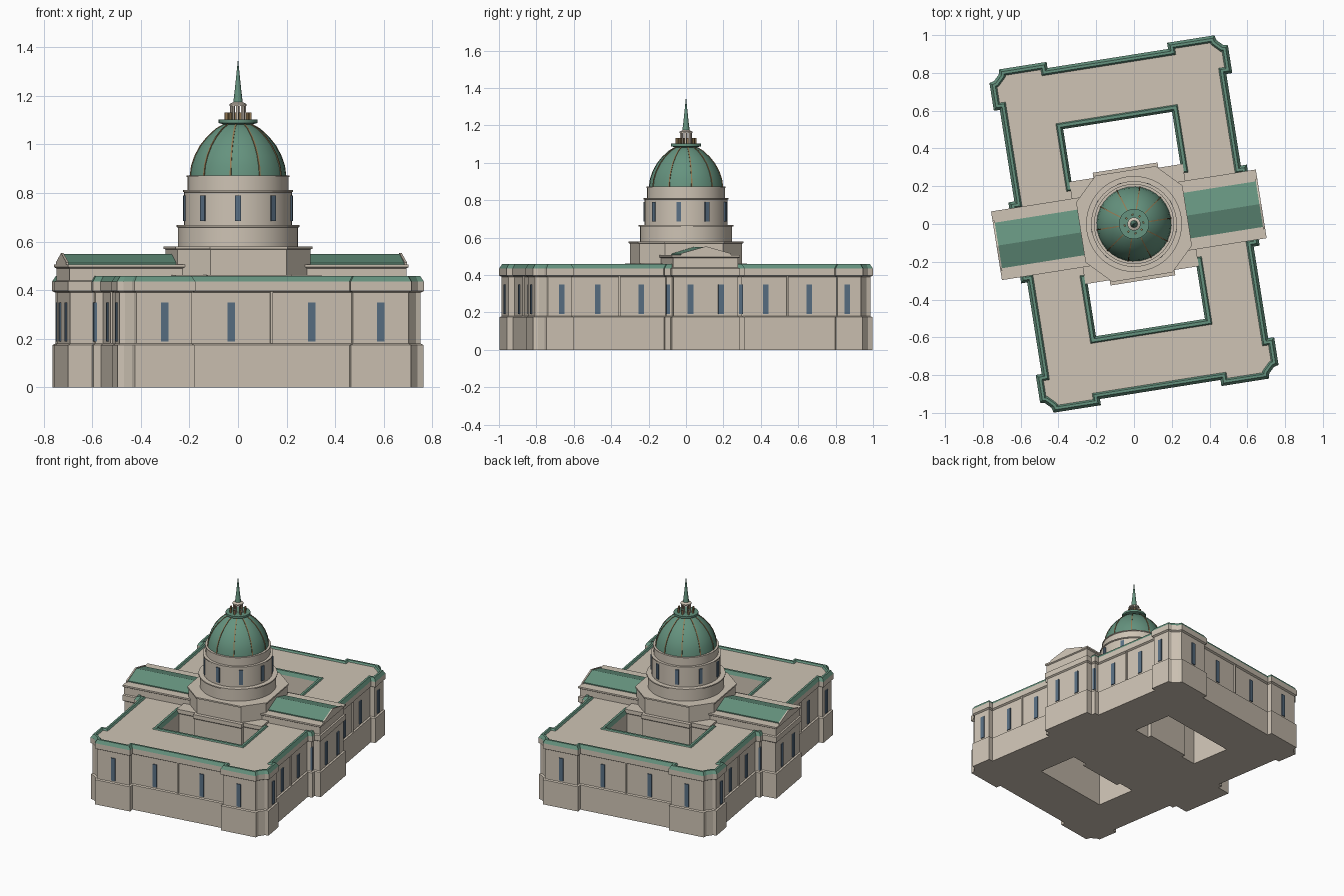
import bpy, bmesh, math
from mathutils import Matrix, Vector

if "Cube" in bpy.data.objects:
    bpy.data.objects.remove(bpy.data.objects["Cube"])

ROT = Matrix.Rotation(math.radians(9), 4, 'Z')   # whole building sits turned on its plot


def mat(name, c):
    m = bpy.data.materials.new(name)
    m.diffuse_color = (*c, 1)
    m.use_nodes = True
    m.node_tree.nodes["Principled BSDF"].inputs["Base Color"].default_value = m.diffuse_color
    return m


STONE = mat("stone", (0.62, 0.55, 0.46))
GREEN = mat("copper", (0.13, 0.29, 0.21))
GLASS = mat("glass", (0.10, 0.16, 0.23))
GOLD = mat("bronze", (0.30, 0.20, 0.09))


def finish(name, bm, mats, smooth=False):
    bmesh.ops.remove_doubles(bm, verts=bm.verts, dist=1e-5)
    bmesh.ops.recalc_face_normals(bm, faces=bm.faces)
    bm.transform(ROT)
    me = bpy.data.meshes.new(name)
    bm.to_mesh(me)
    bm.free()
    for m in mats:
        me.materials.append(m)
    ob = bpy.data.objects.new(name, me)
    bpy.context.collection.objects.link(ob)
    if smooth:
        bpy.context.view_layer.objects.active = ob
        ob.select_set(True)
        bpy.ops.object.shade_smooth_by_angle(angle=math.radians(35))
        ob.select_set(False)
    return ob


def offset(pts, d):
    """Mitred outward offset of a counter-clockwise outline."""
    out, n = [], len(pts)
    for i in range(n):
        a, b, c = (Vector(pts[j % n]) for j in (i - 1, i, i + 1))
        e, f = (b - a).normalized(), (c - b).normalized()
        n1, n2 = Vector((e.y, -e.x)), Vector((f.y, -f.x))
        out.append(b + (n1 + n2) * d / (1 + n1.dot(n2)))
    return out


def skin(bm, outline, profile):
    """Sweep a profile of (offset, z, material) round an outline; returns end edge loops."""
    rings = [[bm.verts.new((p.x, p.y, z)) for p in offset(outline, d)] for d, z, _ in profile]
    n = len(outline)
    for r, s, p in zip(rings, rings[1:], profile[1:]):
        for i in range(n):
            j = (i + 1) % n
            bm.faces.new((r[i], r[j], s[j], s[i])).material_index = p[2]
    return [[bm.edges.get((r[i], r[(i + 1) % n])) for i in range(n)] for r in (rings[0], rings[-1])]


def solid(name, outline, profile, holes=(), hole_profile=()):
    bm = bmesh.new()
    ends = skin(bm, outline, profile)
    for h in holes:
        for e, x in zip(ends, skin(bm, h, hole_profile)):
            e += x
    for e in ends:
        bmesh.ops.triangle_fill(bm, edges=e, use_beauty=True)
    return finish(name, bm, [STONE, GREEN])


def rect(x0, x1, y0, y1):
    return [(x0, y0), (x1, y0), (x1, y1), (x0, y1)]


def mirror4(q):
    """Full outline from the points of the +x +y quarter, listed counter-clockwise."""
    r = q[::-1]
    return q + [(-x, y) for x, y in r] + [(-x, -y) for x, y in q] + [(x, -y) for x, y in r]


def boxes(name, items, material):
    """Boxes given as (x, y, z0, z1, sx, sy, turn)."""
    bm = bmesh.new()
    for x, y, z0, z1, sx, sy, t in items:
        m = (Matrix.Translation((x, y, (z0 + z1) / 2)) @ Matrix.Rotation(t, 4, 'Z')
             @ Matrix.Diagonal((sx, sy, z1 - z0, 1)))
        bmesh.ops.create_cube(bm, size=1, matrix=m)
    return finish(name, bm, [material])


def lathe(name, prof, n, material):
    bm = bmesh.new()
    rings = [[bm.verts.new((r * math.cos(math.tau * i / n), r * math.sin(math.tau * i / n), z))
              for i in range(n)] for r, z in prof]
    for r, s in zip(rings, rings[1:]):
        for i in range(n):
            j = (i + 1) % n
            bm.faces.new((r[i], r[j], s[j], s[i]))
    bm.faces.new(rings[0])
    bm.faces.new(rings[-1])
    return finish(name, bm, [material], True)


# main block: stone base, set-back wall, cornice, sloping copper rim, two courtyards
quarter = [(.637, .215), (.605, .215), (.605, .71), (.637, .71), (.637, .855), (.612, .862),
           (.582, .892), (.575, .918), (.325, .918), (.325, .885)]
wall = [(0, 0, 0), (0, .175, 0), (-.01, .18, 0), (-.01, .39, 0), (.002, .397, 0), (.002, .435, 0),
        (-.012, .458, 1), (-.026, .458, 1), (-.034, .447, 1)]
courts = [rect(-.292, .292, .26, .555), rect(-.292, .292, -.555, -.26)]
court_wall = [(0, 0, 0), (0, .43, 0), (.012, .455, 1), (.028, .455, 1), (.034, .447, 1)]
solid("main_block", mirror4(quarter), wall, courts, court_wall)

# cross wing with gabled copper roof
solid("cross_wing", rect(-.737, .682, -.184, .184),
      [(0, 0, 0), (0, .175, 0), (-.01, .18, 0), (-.01, .39, 0), (0, .397, 0), (0, .435, 0),
       (-.008, .44, 0), (-.008, .49, 0), (0, .495, 0), (0, .506, 0)])


def gable(name, x0, x1, w, z0, z1, material):
    bm = bmesh.new()
    a, b = ([bm.verts.new((x, y, z)) for y, z in ((-w, .5), (-w, z0), (0, z1), (w, z0), (w, .5))]
            for x in (x0, x1))
    for i in range(5):
        j = (i + 1) % 5
        bm.faces.new((a[i], a[j], b[j], b[i]))
    bm.faces.new(a)
    bm.faces.new(b)
    finish(name, bm, [material])


for side, x0, x1 in (("left", -.727, -.27), ("right", .27, .672)):
    gable(side + "_wing_roof", x0, x1, .122, .513, .55, GREEN)
for side, x0, x1 in (("left", -.737, -.727), ("right", .672, .682)):
    gable(side + "_pediment", x0, x1, .135, .515, .553, STONE)

# crossing block and the octagon that carries the drum
solid("crossing_block", mirror4([(.3, .27), (.17, .27), (.17, .298)]),
      [(0, 0, 0), (0, .43, 0), (.004, .435, 0), (.004, .462, 0)])
solid("octagon", mirror4([(.283, .16), (.16, .283)]),
      [(-.006, .44, 0), (-.006, .568, 0), (.002, .57, 0), (.002, .58, 0)])

# windows and downpipes
Z0, Z1, W, T = .19, .35, .03, .012
wins, pipes = [], []
for s in (-1, 1):
    for u in (.45, .168):
        for k in (-1, 1):
            wins.append((k * u, s * (.908 if u > .3 else .875), Z0, Z1, W, T, 0))
    for k in (-1, 1):
        for v, x, w in ((.773, .627, W), (.573, .595, W), (.337, .595, W), (.197, .627, .02)):
            wins.append((s * x, k * v, Z0, Z1, T, w, 0))
        wins.append((.672 if s > 0 else -.727, k * .083, Z0, Z1, T, W, 0))
        pipes.append((s * .598, k * .455, .18, .395, .012, .01, 0))
    pipes.append((0, s * .878, .18, .395, .01, .012, 0))
boxes("windows", wins, GLASS)
boxes("downpipes", pipes, STONE)

# drum with nine windows
lathe("drum", [(.246, .58), (.246, .658), (.254, .66), (.254, .668), (.222, .668), (.222, .803),
               (.227, .805), (.227, .812), (.208, .812), (.208, .865), (.212, .866), (.212, .872)],
      48, STONE)
ring = [math.radians(-99 + 40 * i) for i in range(9)]
boxes("drum_windows", [(.222 * math.cos(a), .222 * math.sin(a), .685, .79, T, .024, a)
                       for a in ring], GLASS)

# dome and ribs
dome = [(.198, .87), (.192, .913), (.177, .955), (.155, .995), (.127, 1.03), (.09, 1.064), (.05, 1.087)]
lathe("dome", dome, 32, GREEN)
bm = bmesh.new()
for i in range(10):
    a = math.tau * i / 10
    d, t = Vector((math.cos(a), math.sin(a), 0)), Vector((-math.sin(a), math.cos(a), 0)) * .003
    rows = []
    for r, z in dome:
        o, q = d * (r + .003) + Vector((0, 0, z + .001)), d * (r - .01) + Vector((0, 0, z))
        rows.append([bm.verts.new(p) for p in (q - t, o - t, o + t, q + t)])
    for r, s in zip(rows, rows[1:]):
        for k in range(3):
            bm.faces.new((r[k], r[k + 1], s[k + 1], s[k]))
finish("dome_ribs", bm, [GOLD])

# lantern gallery, posts and spire
lathe("lantern_gallery", [(.05, 1.08), (.08, 1.088), (.08, 1.102), (.05, 1.102)], 24, GREEN)
eight = [math.tau * i / 8 for i in range(8)]
boxes("gallery_posts", [(.05 * math.cos(a), .05 * math.sin(a), 1.1, 1.132, .01, .01, a)
                        for a in eight], GOLD)
boxes("lantern_columns", [(.029 * math.cos(a), .029 * math.sin(a), 1.1, 1.162, .007, .007, a)
                          for a in eight], STONE)
lathe("lantern_cap", [(.035, 1.158), (.035, 1.166), (.02, 1.174)], 16, STONE)
lathe("spire", [(.02, 1.17), (.014, 1.22), (.001, 1.343)], 12, GREEN)
